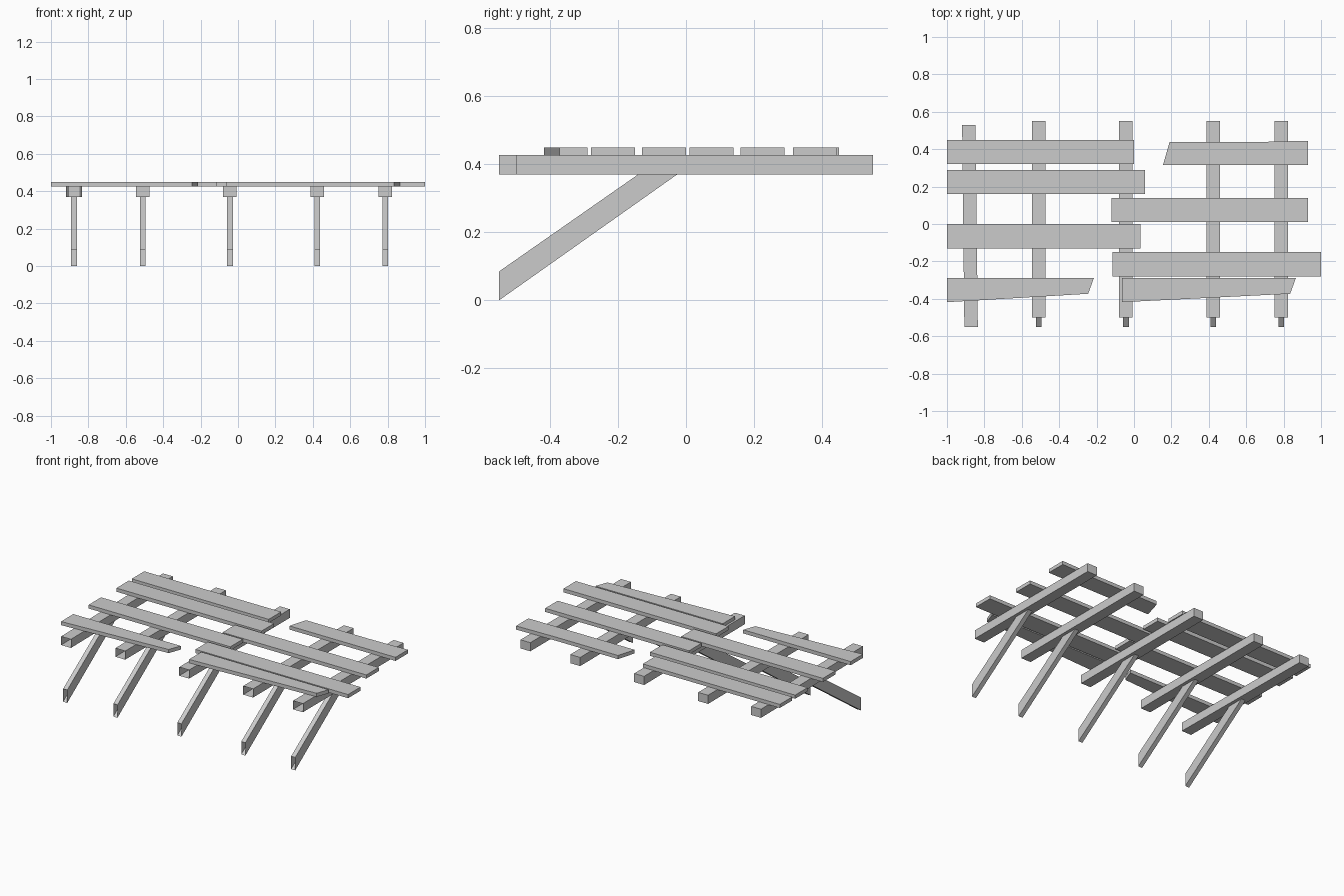
import bpy
import bmesh
from mathutils import Vector

cube = bpy.data.objects.get("Cube")
if cube:
    bpy.data.objects.remove(cube, do_unlink=True)

GREY = (0.6, 0.6, 0.6, 1.0)
wood = bpy.data.materials.new("grey_wood")
wood.use_nodes = True
wood.diffuse_color = GREY
wood.node_tree.nodes["Principled BSDF"].inputs["Base Color"].default_value = GREY


def prism(name, outline, offset, open_front=False):
    """Extrude a closed outline by an offset; optionally leave the front end open."""
    bm = bmesh.new()
    base = bm.faces.new([bm.verts.new(p) for p in outline])
    result = bmesh.ops.extrude_face_region(bm, geom=[base], use_keep_orig=True)
    moved = [g for g in result["geom"] if isinstance(g, bmesh.types.BMVert)]
    bmesh.ops.translate(bm, verts=moved, vec=Vector(offset))
    bmesh.ops.recalc_face_normals(bm, faces=bm.faces)
    if open_front:
        ends = [f for f in bm.faces if f.normal.y < -0.95]
        bmesh.ops.delete(bm, geom=ends, context="FACES_ONLY")
    mesh = bpy.data.meshes.new(name)
    bm.to_mesh(mesh)
    bm.free()
    mesh.materials.append(wood)
    obj = bpy.data.objects.new(name, mesh)
    bpy.context.scene.collection.objects.link(obj)
    return obj


def plank(name, corners):
    prism(name, [(x, y, 0.426) for x, y in corners], (0, 0, 0.024))


def rect(x0, x1, y0, y1):
    return [(x0, y0), (x1, y0), (x1, y1), (x0, y1)]


# Support beams and their slanted braces; the first beam sits slightly skewed
BEAM_X = (-0.877, -0.51, -0.043, 0.424, 0.788)
for i, x in enumerate(BEAM_X):
    front, back, skew = (-0.55, 0.53, 0.006) if i == 0 else (-0.5, 0.55, 0)
    outline = [(x - 0.036 + skew, front, 0.37), (x + 0.036 + skew, front, 0.37),
               (x + 0.036 - skew, back, 0.37), (x - 0.036 - skew, back, 0.37)]
    prism(f"support_beam_{i + 1}", outline, (0, 0, 0.057), open_front=True)

    side = [(-0.55, 0), (-0.55, 0.085), (-0.14, 0.371), (-0.025, 0.371)]
    prism(f"slanted_brace_{i + 1}", [(x - 0.015, y, z) for y, z in side],
          (0.03, 0, 0), open_front=True)

# Straight deck planks
plank("back_plank_a", rect(-1, 0, 0.32, 0.45))
plank("inner_plank_a", rect(-1, 0.06, 0.16, 0.29))
plank("middle_plank_a", rect(-1, 0.035, -0.13, 0))
plank("middle_plank_b", rect(-0.12, 0.93, 0.01, 0.14))
plank("inner_plank_b", rect(-0.115, 1, -0.28, -0.15))

# Broken planks with slanted ends
plank("broken_back_plank", [(0.155, 0.315), (0.93, 0.315), (0.93, 0.445),
                            (0.65, 0.438), (0.19, 0.438)])
for name, x0, x1 in (("broken_front_plank_a", -1, -0.215),
                     ("broken_front_plank_b", -0.065, 0.865)):
    plank(name, [(x0, -0.418), (x1 - 0.03, -0.373), (x1, -0.29), (x0, -0.29)])
